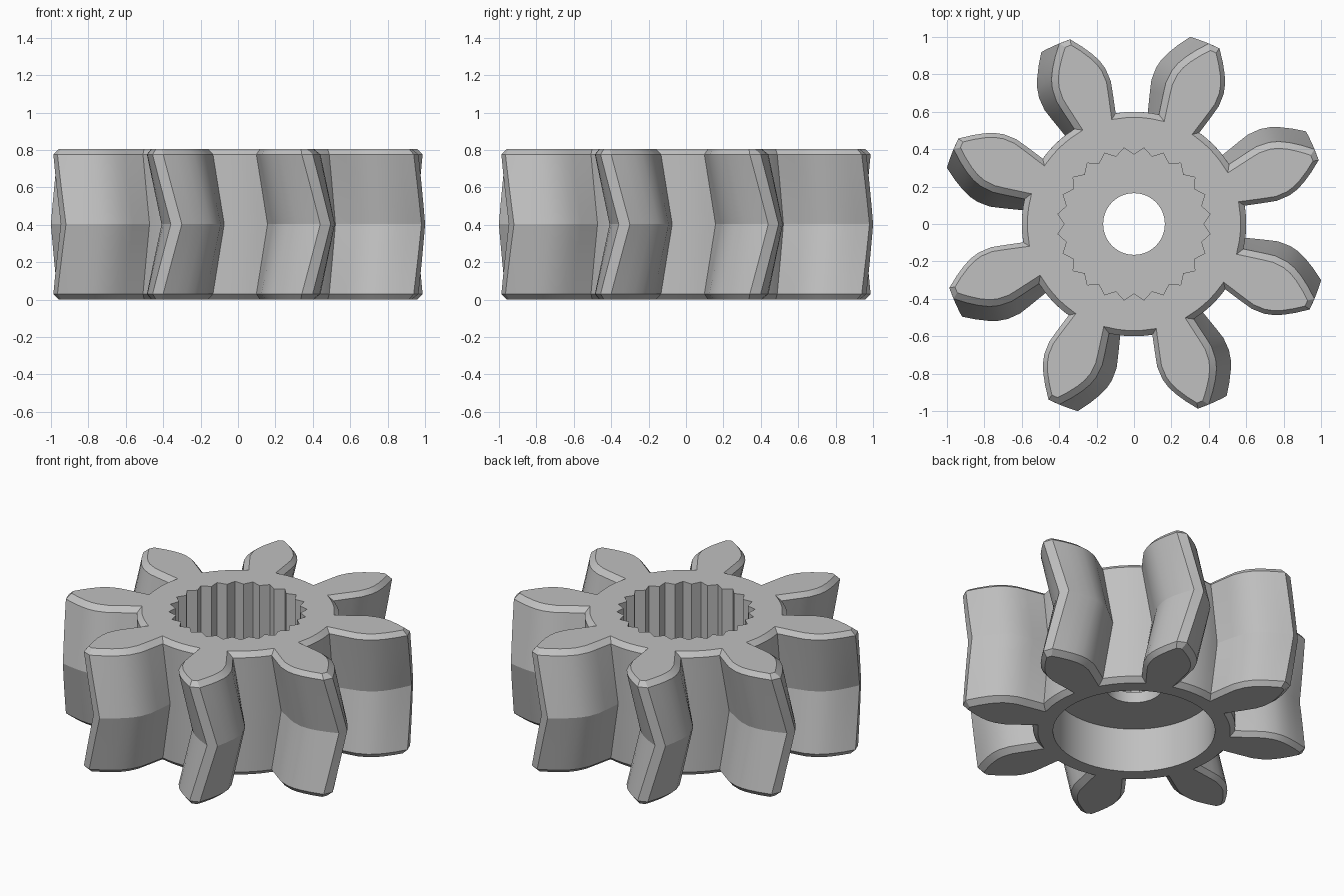
import bpy, bmesh, math
from mathutils import Vector

cube = bpy.data.objects.get("Cube")
if cube:
    bpy.data.objects.remove(cube, do_unlink=True)

TEETH = 8
HUB_R = 0.60
HEIGHT = 0.806
MID = HEIGHT / 2
CHAMFER = 0.03
MID_ANGLE = math.radians(71.6)   # tooth direction at mid height
TWIST = math.radians(6.3)        # swing back towards both ends

# Half tooth: distance along the tooth axis, half width
FLANK = [(0.588, 0.118), (0.70, 0.143), (0.76, 0.155), (0.83, 0.152),
         (0.88, 0.138), (0.93, 0.113), (0.985, 0.077), (1.044, 0.031)]


def rotated(x, y, a):
    c, s = math.cos(a), math.sin(a)
    return Vector((x * c - y * s, x * s + y * c))


def gear_outline():
    """Counter-clockwise outline of all teeth and the hub arcs between them."""
    pts = []
    pitch = math.tau / TEETH
    root = math.atan2(FLANK[0][1], FLANK[0][0])
    for i in range(TEETH):
        a = i * pitch
        pts += [rotated(x, -w, a) for x, w in FLANK]
        pts += [rotated(x, w, a) for x, w in reversed(FLANK)]
        gap = pitch - 2 * root
        pts += [rotated(HUB_R, 0, a + root + gap * k / 5) for k in range(1, 5)]
    return pts


def inset(pts, d):
    """Offset a counter-clockwise outline inwards with mitred corners."""
    out = []
    for i, p in enumerate(pts):
        e1 = (p - pts[i - 1]).normalized()
        e2 = (pts[(i + 1) % len(pts)] - p).normalized()
        n1, n2 = Vector((-e1.y, e1.x)), Vector((-e2.y, e2.x))
        out.append(p + (n1 + n2) * d / (1 + n1.dot(n2)))
    return out


def ring(bm, pts, z):
    verts = [bm.verts.new((p.x, p.y, z)) for p in pts]
    for i, v in enumerate(verts):
        bm.edges.new((verts[i - 1], v))
    return verts


def wall(bm, low, high):
    for i in range(len(low)):
        bm.faces.new((low[i - 1], low[i], high[i], high[i - 1]))


def plate(bm, outer, inner):
    """Flat face between two nested rings."""
    edges = [bm.edges.get((r[i - 1], r[i])) for r in (outer, inner) for i in range(len(r))]
    bmesh.ops.triangle_fill(bm, use_beauty=True, edges=edges, normal=(0, 0, 1))


def circle(r, n):
    return [rotated(r, 0, math.tau * i / n) for i in range(n)]


bm = bmesh.new()

# Herringbone tooth body with chamfered ends
full = gear_outline()
small = inset(full, CHAMFER)
steps = 4
levels = [0.0]
levels += [CHAMFER + (HEIGHT - 2 * CHAMFER) * k / (2 * steps) for k in range(2 * steps + 1)]
levels += [HEIGHT]
body = []
for z in levels:
    outline = small if z in (0.0, HEIGHT) else full
    angle = MID_ANGLE - TWIST * abs(z - MID) / MID
    body.append(ring(bm, [rotated(p.x, p.y, angle) for p in outline], z))
for low, high in zip(body, body[1:]):
    wall(bm, low, high)

# Splined socket from above
SPLINES = 24
socket = [rotated(0.41 if i % 2 else 0.372, 0, math.pi * i / SPLINES)
          for i in range(2 * SPLINES)]
socket_top = ring(bm, socket, HEIGHT)
socket_floor = ring(bm, socket, 0.36)
wall(bm, socket_floor, socket_top)

# Through bore and round recess from below
bore_top = ring(bm, circle(0.165, 48), 0.36)
bore_low = ring(bm, circle(0.165, 48), 0.29)
wall(bm, bore_low, bore_top)
recess_top = ring(bm, circle(0.48, 64), 0.29)
recess_low = ring(bm, circle(0.48, 64), 0.0)
wall(bm, recess_low, recess_top)

# Flat faces joining the rings
plate(bm, body[-1], socket_top)
plate(bm, socket_floor, bore_top)
plate(bm, recess_top, bore_low)
plate(bm, body[0], recess_low)
bmesh.ops.recalc_face_normals(bm, faces=bm.faces[:])

mesh = bpy.data.meshes.new("herringbone_gear")
bm.to_mesh(mesh)
bm.free()
gear = bpy.data.objects.new("herringbone_gear", mesh)
bpy.context.collection.objects.link(gear)

# Plain grey material
grey = bpy.data.materials.new("plain_grey")
grey.use_nodes = True
colour = (0.53, 0.53, 0.53, 1)
grey.diffuse_color = colour
grey.node_tree.nodes["Principled BSDF"].inputs["Base Color"].default_value = colour
mesh.materials.append(grey)

bpy.ops.object.select_all(action='DESELECT')
gear.select_set(True)
bpy.context.view_layer.objects.active = gear
bpy.ops.object.shade_smooth_by_angle(angle=math.radians(20))
